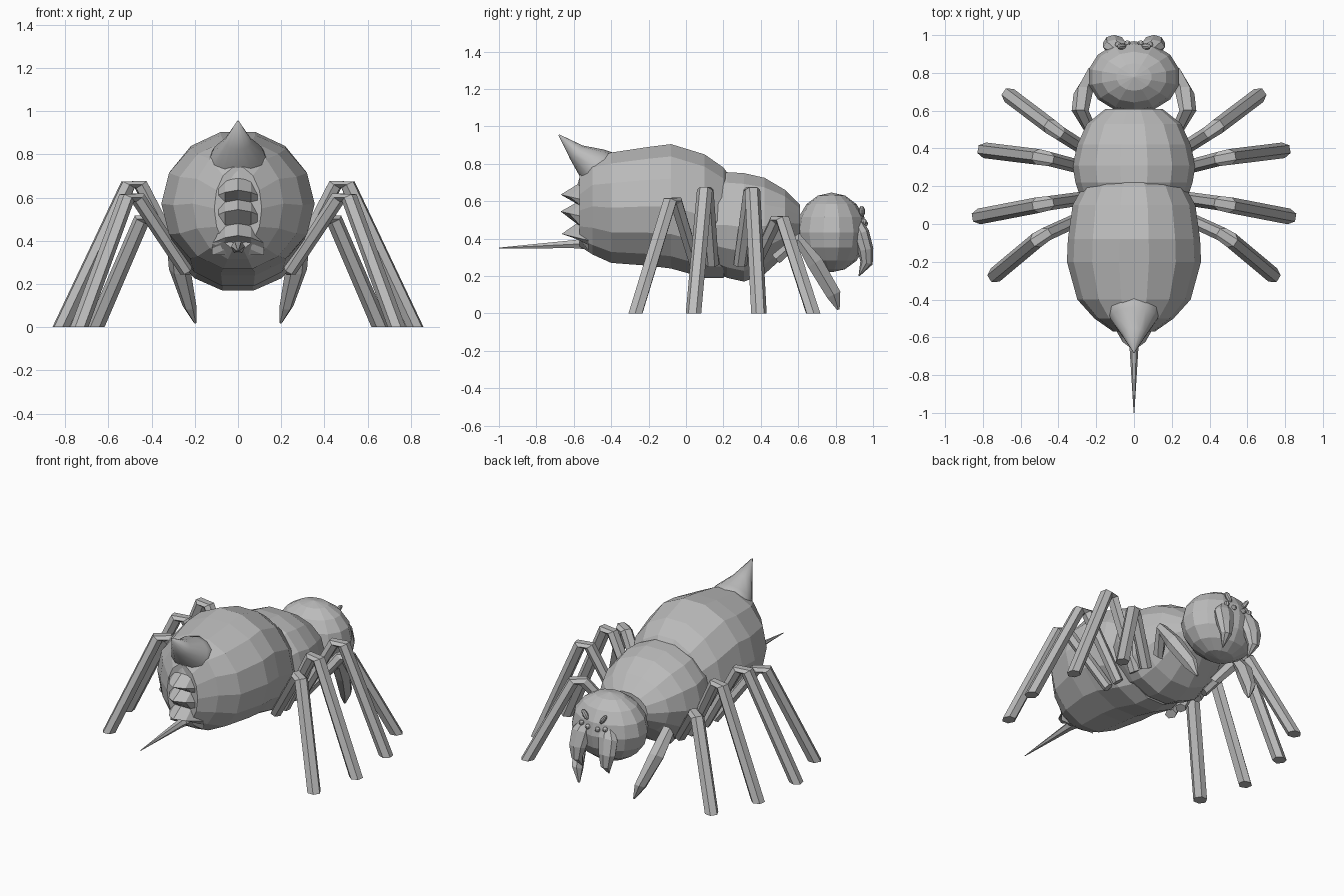
import bpy, bmesh, math
from mathutils import Vector, Matrix

cube = bpy.data.objects.get("Cube")
if cube:
    bpy.data.objects.remove(cube, do_unlink=True)

grey = bpy.data.materials.new("plain_grey")
grey.use_nodes = True
grey.diffuse_color = (0.5, 0.5, 0.5, 1)
for node in grey.node_tree.nodes:
    if node.type == 'BSDF_PRINCIPLED':
        node.inputs["Base Color"].default_value = (0.5, 0.5, 0.5, 1)

X, Y, Z = Vector((1, 0, 0)), Vector((0, 1, 0)), Vector((0, 0, 1))


def finish(bm, name, smooth=False):
    """Turn a bmesh into a named object in the one colour."""
    bmesh.ops.recalc_face_normals(bm, faces=bm.faces[:])
    for f in bm.faces:
        f.smooth = smooth
    mesh = bpy.data.meshes.new(name)
    bm.to_mesh(mesh)
    bm.free()
    mesh.materials.append(grey)
    obj = bpy.data.objects.new(name, mesh)
    bpy.context.collection.objects.link(obj)
    return obj


def sweep(name, path, sides=6, side=None, axis=None, flat_end=False, smooth=False):
    """Loft elliptical rings (centre, half width, half height) along a path."""
    bm = bmesh.new()
    centres = [Vector(p[0]) for p in path]
    if side is None:
        side = (centres[-1] - centres[0]).cross(Z).normalized()
    rings = []
    for i, (_, rw, rh) in enumerate(path):
        a, b = centres[max(i - 1, 0)], centres[min(i + 1, len(path) - 1)]
        if axis:
            tangent = axis
        elif flat_end and i == len(path) - 1:
            tangent = -Z
        else:
            tangent = b - a
        up = side.cross(tangent).normalized()
        ring = []
        for k in range(sides):
            t = math.tau * k / sides
            ring.append(bm.verts.new(centres[i] + side * rw * math.cos(t) + up * rh * math.sin(t)))
        rings.append(ring)
    for lo, hi in zip(rings, rings[1:]):
        for k in range(sides):
            m = (k + 1) % sides
            bm.faces.new((lo[k], lo[m], hi[m], hi[k]))
    bm.faces.new(rings[0])
    bm.faces.new(rings[-1])
    return finish(bm, name, smooth)


def body(name, profile):
    """Loft a body section from (y, top, bottom, half width) stations."""
    path = [((0, y, (t + b) / 2), w, (t - b) / 2 / math.cos(math.pi / 14))
            for y, t, b, w in profile]
    return sweep(name, path, sides=14, side=X, axis=Y)


def ball(name, centre, scale, u, v, turn=0):
    bm = bmesh.new()
    bmesh.ops.create_uvsphere(bm, u_segments=u, v_segments=v, radius=1)
    bm.transform(Matrix.Translation(centre) @ Matrix.Rotation(turn, 4, 'Y')
                 @ Matrix.Diagonal((*scale, 1)))
    return finish(bm, name)


def flip(path, s):
    return [((s * c[0], c[1], c[2]), w, h) for c, w, h in path]


# Main body
body("abdomen", [(0.26, 0.70, 0.25, 0.14), (0.20, 0.78, 0.19, 0.27),
                 (0.10, 0.85, 0.19, 0.325), (-0.08, 0.905, 0.24, 0.35),
                 (-0.20, 0.89, 0.255, 0.355), (-0.40, 0.86, 0.27, 0.30),
                 (-0.50, 0.83, 0.315, 0.21), (-0.57, 0.74, 0.36, 0.11)])
body("thorax", [(0.10, 0.70, 0.25, 0.27), (0.22, 0.755, 0.19, 0.31),
                (0.31, 0.75, 0.17, 0.325), (0.42, 0.725, 0.21, 0.30),
                (0.53, 0.66, 0.31, 0.25), (0.61, 0.58, 0.38, 0.15)])
ball("head", (0, 0.778, 0.433), (0.245, 0.19, 0.213), 14, 8)

# Spike, sting and ridged plates at the tail
sweep("tail_spike", [((0, -0.40, 0.73), 0.16, 0.13), ((0, -0.50, 0.795), 0.125, 0.10),
                     ((0, -0.585, 0.86), 0.065, 0.05), ((0, -0.68, 0.955), 0.003, 0.003)],
      sides=12, side=X, smooth=True)
sweep("sting", [((0, -0.50, 0.375), 0.045, 0.04), ((0, -0.60, 0.37), 0.027, 0.025),
                ((0, -1.0, 0.35), 0.002, 0.002)], side=X)

bm = bmesh.new()
ridge = [(-0.56, 0.76), (-0.58, 0.69), (-0.67, 0.635), (-0.59, 0.59), (-0.67, 0.545),
         (-0.585, 0.48), (-0.665, 0.425), (-0.58, 0.40), (-0.55, 0.37)]
columns = [(-0.12, 0), (-0.06, 0.7), (0, 1), (0.06, 0.7), (0.12, 0)]
grid = [[bm.verts.new((x, -0.52 + (y + 0.52) * f, z - 0.035 * (1 - f)))
         for x, f in columns] for y, z in ridge]
for a, b in zip(grid, grid[1:]):
    for k in range(len(columns) - 1):
        bm.faces.new((a[k], a[k + 1], b[k + 1], b[k]))
bm.faces.new([row[0] for row in grid] + [row[-1] for row in reversed(grid)])
bm.faces.new(grid[0])
bm.faces.new(grid[-1])
finish(bm, "tail_ridges")

# Walking legs: hip, knee and foot as (x, y), plus knee height
legs = {"rear": ((0.24, 0.05), (0.49, -0.07), (0.735, -0.27), 0.60),
        "mid_rear": ((0.24, 0.14), (0.48, 0.105), (0.82, 0.04), 0.66),
        "mid_front": ((0.24, 0.29), (0.48, 0.35), (0.79, 0.39), 0.66),
        "front": ((0.22, 0.37), (0.42, 0.50), (0.66, 0.68), 0.50)}
for s, label in ((1, "left"), (-1, "right")):
    for name, (hip, knee, foot, kz) in legs.items():
        h, k, f = Vector((*hip, 0.26)), Vector((*knee, kz)), Vector((*foot, 0))
        out = (f - h) * Vector((1, 1, 0))
        out = out.normalized() * 0.03
        path = [(h, 0.036, 0.03), (k - out, 0.038, 0.034),
                (k + out, 0.042, 0.036), (f, 0.042, 0.042)]
        sweep(f"{label}_{name}_leg", flip(path, s), flat_end=True)

    # Feelers beside the head
    sweep(f"{label}_feeler", flip([((0.22, 0.48, 0.29), 0.035, 0.035),
                                   ((0.285, 0.60, 0.395), 0.045, 0.04),
                                   ((0.27, 0.69, 0.27), 0.05, 0.05),
                                   ((0.225, 0.79, 0.10), 0.032, 0.045),
                                   ((0.198, 0.815, 0.02), 0.006, 0.008)], s), side=X)
    # Fangs
    sweep(f"{label}_fang", flip([((0.07, 0.90, 0.51), 0.03, 0.03),
                                 ((0.095, 0.935, 0.43), 0.068, 0.045),
                                 ((0.105, 0.96, 0.34), 0.058, 0.042),
                                 ((0.105, 0.965, 0.27), 0.036, 0.034),
                                 ((0.095, 0.925, 0.20), 0.003, 0.003)], s),
          sides=8, side=X)
    # Eyes
    ball(f"{label}_inner_eye", (s * 0.035, 0.957, 0.48), (0.016, 0.016, 0.016), 8, 6)
    ball(f"{label}_outer_eye", (s * 0.085, 0.95, 0.49), (0.016, 0.016, 0.016), 8, 6)
    ball(f"{label}_long_eye", (s * 0.065, 0.94, 0.545), (0.015, 0.018, 0.036), 8, 6, s * 0.6)
